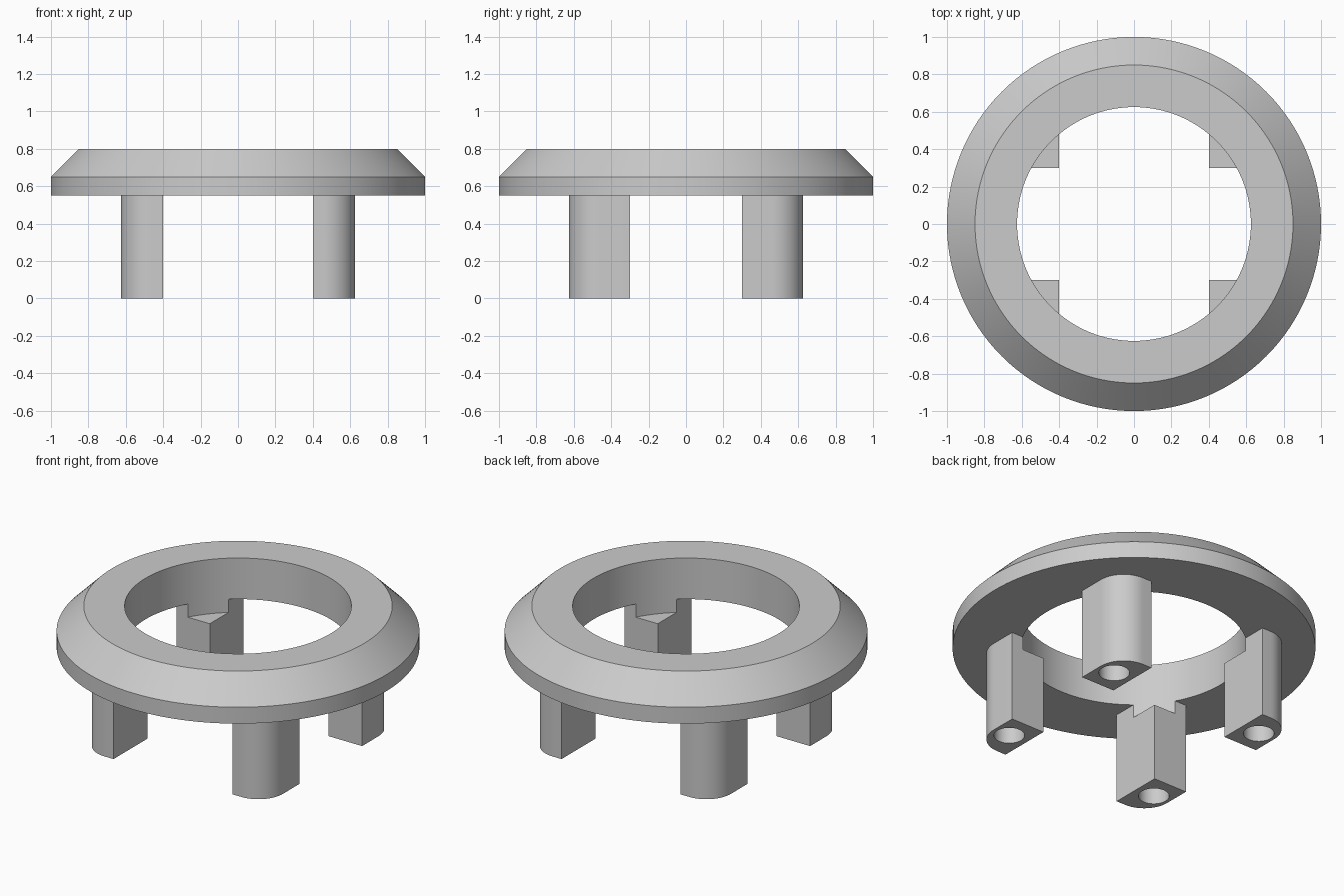
import bpy, bmesh, math

cube = bpy.data.objects.get("Cube")
if cube:
    bpy.data.objects.remove(cube, do_unlink=True)

SEGMENTS = 128
HOLE_RADIUS = 0.625
RING_BOTTOM = 0.55

grey = bpy.data.materials.new("plain grey")
grey.use_nodes = True
grey.diffuse_color = (0.6, 0.6, 0.6, 1)
grey.node_tree.nodes["Principled BSDF"].inputs["Base Color"].default_value = (0.6, 0.6, 0.6, 1)


def add_object(name, bm):
    bmesh.ops.recalc_face_normals(bm, faces=bm.faces)
    mesh = bpy.data.meshes.new(name)
    bm.to_mesh(mesh)
    bm.free()
    mesh.materials.append(grey)
    obj = bpy.data.objects.new(name, mesh)
    bpy.context.collection.objects.link(obj)
    return obj


def activate(obj):
    bpy.ops.object.select_all(action='DESELECT')
    obj.select_set(True)
    bpy.context.view_layer.objects.active = obj


def smooth(obj):
    activate(obj)
    bpy.ops.object.shade_smooth_by_angle(angle=math.radians(30))


def lathe(name, profile):
    """Spin a closed (radius, height) profile around the z axis."""
    bm = bmesh.new()
    verts = [bm.verts.new((r, 0, z)) for r, z in profile]
    edges = [bm.edges.new((a, b)) for a, b in zip(verts, verts[1:] + verts[:1])]
    bmesh.ops.spin(bm, geom=verts + edges, cent=(0, 0, 0), axis=(0, 0, 1),
                   angle=math.tau, steps=SEGMENTS, use_duplicate=False)
    bmesh.ops.remove_doubles(bm, verts=bm.verts, dist=1e-5)
    return add_object(name, bm)


def prism(name, outline, bottom, top):
    """Extrude a flat outline straight up."""
    bm = bmesh.new()
    face = bm.faces.new([bm.verts.new((x, y, bottom)) for x, y in outline])
    result = bmesh.ops.extrude_face_region(bm, geom=[face])
    verts = [g for g in result["geom"] if isinstance(g, bmesh.types.BMVert)]
    bmesh.ops.translate(bm, verts=verts, vec=(0, 0, top - bottom))
    return add_object(name, bm)


def arc(cx, cy, radius, start, end, steps):
    angles = [start + (end - start) * i / steps for i in range(steps + 1)]
    return [(cx + radius * math.cos(a), cy + radius * math.sin(a)) for a in angles]


def circle(cx, cy, radius, steps):
    return arc(cx, cy, radius, 0, math.tau, steps)[:-1]


def cut(obj, cutter):
    """Subtract the cutter from the object and discard it."""
    mod = obj.modifiers.new("cut", 'BOOLEAN')
    mod.operation = 'DIFFERENCE'
    mod.solver = 'EXACT'
    mod.object = cutter
    activate(obj)
    bpy.ops.object.modifier_apply(modifier=mod.name)
    bpy.data.objects.remove(cutter, do_unlink=True)


# Bevelled ring with a straight bore
ring = lathe("bevelled_ring", [(HOLE_RADIUS, RING_BOTTOM), (1, RING_BOTTOM), (1, 0.65),
                               (0.85, 0.8), (HOLE_RADIUS, 0.8)])
smooth(ring)

# Leg: square inner corner, rounded outer corner
fillet = 0.165
outer = HOLE_RADIUS - fillet
outline = [(0.4, 0.3), (HOLE_RADIUS, 0.3)]
outline += arc(outer, outer, fillet, 0, math.pi / 2, 16)
outline += [(0.4, HOLE_RADIUS)]
legs = prism("legs", outline, 0, RING_BOTTOM)

# Step where the bore continues into the leg, and a blind screw hole underneath
cut(legs, prism("bore_cutter", circle(0, 0, HOLE_RADIUS, SEGMENTS), 0.47, 0.9))
cut(legs, prism("screw_cutter", circle(0.52, 0.45, 0.085, 32), -0.1, 0.4))

# Repeat the leg in all four quadrants
mirror = legs.modifiers.new("four legs", 'MIRROR')
mirror.use_axis = (True, True, False)
mirror.use_mirror_merge = False
activate(legs)
bpy.ops.object.modifier_apply(modifier=mirror.name)
smooth(legs)
